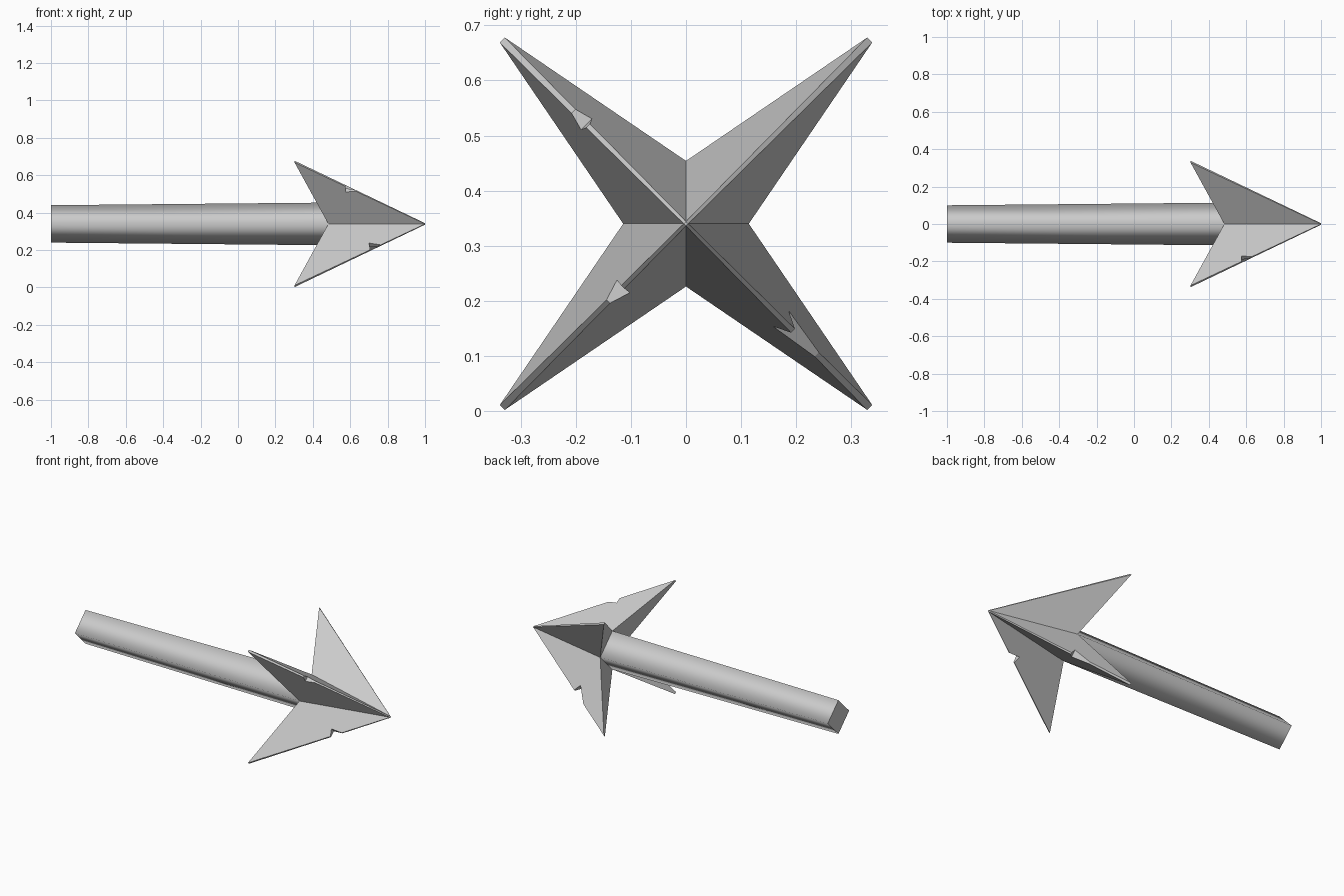
import bpy
import bmesh
from mathutils import Vector

cube = bpy.data.objects.get("Cube")
if cube:
    bpy.data.objects.remove(cube)

AXIS_Z = 0.34      # height of the arrow's centre line
NECK_X = 0.483     # where the shaft meets the head
NECK_R = 0.114

grey = bpy.data.materials.new("plain grey")
grey.use_nodes = True
colour = (0.6, 0.6, 0.6, 1)
grey.diffuse_color = colour
grey.node_tree.nodes["Principled BSDF"].inputs["Base Color"].default_value = colour


def finish(bm, name):
    bmesh.ops.recalc_face_normals(bm, faces=bm.faces)
    mesh = bpy.data.meshes.new(name)
    bm.to_mesh(mesh)
    bm.free()
    mesh.materials.append(grey)
    obj = bpy.data.objects.new(name, mesh)
    obj.location.z = AXIS_Z
    bpy.context.collection.objects.link(obj)
    return obj


def ring(bm, x, r):
    return [bm.verts.new((x, y * r, z * r))
            for y, z in ((1, 0), (0, 1), (-1, 0), (0, -1))]


# Shaft: tapered four-sided bar, smooth along its length, flat end
bm = bmesh.new()
tail, neck = ring(bm, -1, 0.1), ring(bm, NECK_X, NECK_R)
for i in range(4):
    j = (i + 1) % 4
    bm.faces.new((tail[i], tail[j], neck[j], neck[i])).smooth = True
cap = bm.faces.new(tail)
for edge in cap.edges:
    edge.smooth = False
finish(bm, "shaft")

# Head: four swept barbs, some with a nick in the cutting edge.
# A nick is (start, deepest, end, depth) along the edge from nose to barb tip.
nicks = {(1, 1): None,
         (-1, 1): (0.53, 0.59, 0.61, 0.06),
         (-1, -1): (0.34, 0.37, 0.42, 0.08),
         (1, -1): (0.58, 0.60, 0.71, 0.10)}

bm = bmesh.new()
nose, neck = ring(bm, 1, 0.004), ring(bm, NECK_X, NECK_R)
bm.faces.new(nose)
slot = {(1, 0): 0, (0, 1): 1, (-1, 0): 2, (0, -1): 3}

for (sy, sz), nick in nicks.items():
    rims, roots = [], []
    for on_y in (True, False):
        k = slot[(sy, 0) if on_y else (0, sz)]
        wide, thin = (0.338, 0.329) if on_y else (0.329, 0.338)
        tip = bm.verts.new((0.302, sy * wide, sz * thin))
        rim = [nose[k]]
        if nick:
            start, deep, end, depth = nick
            for t, d in ((start, 0), (deep, depth), (end, 0)):
                p = nose[k].co.lerp(tip.co, t)
                rim.append(bm.verts.new(p.lerp(neck[k].co, d * 2)))
        rim.append(tip)
        bm.faces.new(rim + [neck[k]])          # blade side
        rims.append(rim)
        roots.append(neck[k])
    a, b = rims
    for i in range(len(a) - 1):                # narrow cutting edge
        bm.faces.new((a[i], a[i + 1], b[i + 1], b[i]))
    bm.faces.new((roots[0], a[-1], b[-1], roots[1]))   # back of the barb

finish(bm, "arrow_head")
